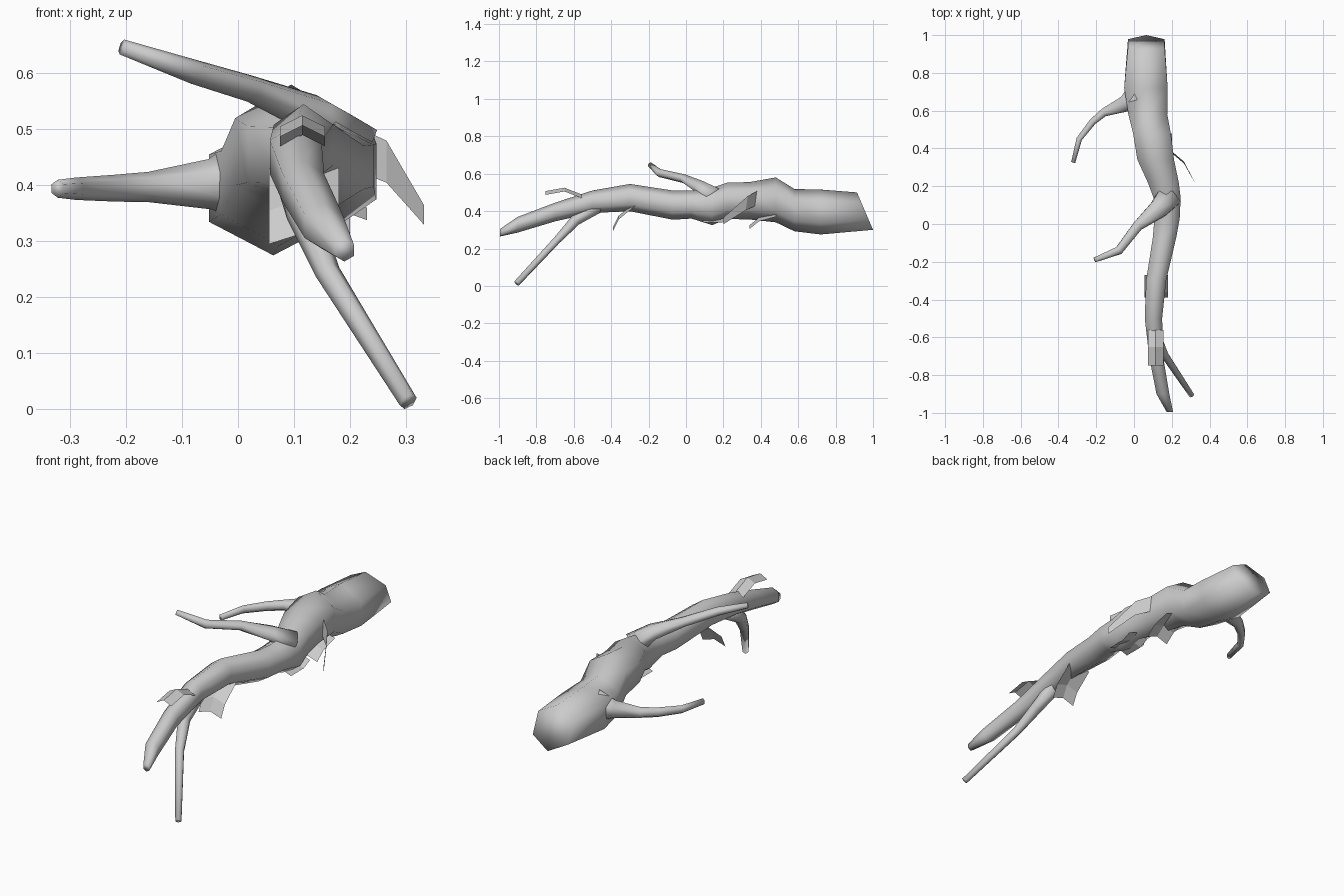
import bpy, bmesh, math
from mathutils import Vector

SIDES = 6


def finish(name, bm, smooth=True):
    me = bpy.data.meshes.new(name)
    bmesh.ops.recalc_face_normals(bm, faces=bm.faces[:])
    bm.to_mesh(me)
    bm.free()
    for p in me.polygons:
        p.use_smooth = smooth
    ob = bpy.data.objects.new(name, me)
    bpy.context.collection.objects.link(ob)
    return ob


def tube(name, path, flat_y=False, end_slant=0.0):
    """Six-sided limb along (x, y, z, half width, half height) points."""
    bm = bmesh.new()
    pts = [Vector(p[:3]) for p in path]
    rings = []
    for i, p in enumerate(path):
        t = (pts[min(i + 1, len(pts) - 1)] - pts[max(i - 1, 0)]).normalized()
        if flat_y:
            t = Vector((0, -1, 0))
        side = t.cross(Vector((0, 0, 1))).normalized()
        up = side.cross(t).normalized()
        w = p[3] / math.cos(math.pi / 6)
        ring = []
        for k in range(SIDES):
            a = 2 * math.pi * k / SIDES
            off = side * (w * math.sin(a)) + up * (p[4] * math.cos(a))
            if i == 0:
                off.y -= end_slant * off.z
            ring.append(bm.verts.new(pts[i] + off))
        rings.append(ring)
    for a, b in zip(rings, rings[1:]):
        for k in range(SIDES):
            n = (k + 1) % SIDES
            bm.faces.new((a[k], a[n], b[n], b[k]))
    bm.faces.new(rings[0])
    bm.faces.new(rings[-1])
    return finish(name, bm)


def strip(name, left, right):
    """Thin bark sheet between two matching edges."""
    bm = bmesh.new()
    a = [bm.verts.new(v) for v in left]
    b = [bm.verts.new(v) for v in right]
    for i in range(len(a) - 1):
        bm.faces.new((a[i], a[i + 1], b[i + 1], b[i]))
    return finish(name, bm, False)


# Main log, thick cut end at the back to thin tip at the front
tube("trunk", [
    (0.065, 0.957, 0.40, 0.097, 0.10),
    (0.063, 0.72, 0.395, 0.115, 0.12),
    (0.073, 0.58, 0.405, 0.103, 0.113),
    (0.095, 0.48, 0.46, 0.10, 0.12),
    (0.115, 0.34, 0.455, 0.097, 0.10),
    (0.155, 0.22, 0.455, 0.082, 0.097),
    (0.175, 0.14, 0.425, 0.072, 0.10),
    (0.175, 0.03, 0.435, 0.067, 0.075),
    (0.162, -0.07, 0.432, 0.062, 0.078),
    (0.117, -0.30, 0.472, 0.053, 0.073),
    (0.103, -0.50, 0.45, 0.046, 0.06),
    (0.117, -0.70, 0.395, 0.037, 0.05),
    (0.153, -0.90, 0.327, 0.034, 0.042),
    (0.19, -0.995, 0.284, 0.017, 0.02),
], flat_y=True, end_slant=0.43)

# Side branch curving forward on the left
tube("left_branch", [
    (0.02, 0.67, 0.41, 0.085, 0.085),
    (-0.05, 0.635, 0.402, 0.042, 0.045),
    (-0.16, 0.59, 0.397, 0.022, 0.027),
    (-0.22, 0.54, 0.395, 0.018, 0.024),
    (-0.29, 0.45, 0.394, 0.015, 0.02),
    (-0.322, 0.325, 0.394, 0.011, 0.016),
])

# Branch rising over the top of the log
tube("upper_branch", [
    (0.19, 0.15, 0.475, 0.065, 0.055),
    (0.13, 0.08, 0.528, 0.05, 0.036),
    (0.02, -0.01, 0.573, 0.027, 0.024),
    (-0.08, -0.14, 0.603, 0.022, 0.022),
    (-0.207, -0.19, 0.647, 0.013, 0.014),
])

# Long branch reaching the ground
tube("lower_branch", [
    (0.10, -0.46, 0.43, 0.035, 0.035),
    (0.115, -0.59, 0.352, 0.026, 0.03),
    (0.16, -0.69, 0.245, 0.02, 0.022),
    (0.304, -0.905, 0.014, 0.014, 0.018),
])

# Flat twig on the right side
strip("side_twig",
      [(0.20, 0.385, 0.51), (0.265, 0.33, 0.48), (0.332, 0.20, 0.365)],
      [(0.20, 0.375, 0.43), (0.265, 0.32, 0.405), (0.332, 0.20, 0.33)])


# Loose bark flakes: (x edges, then side profile in y and z)
flakes = {
    "top_flake": (0.075, 0.155, [(-0.56, 0.47), (-0.65, 0.505), (-0.75, 0.487)]),
    "front_flake": (0.055, 0.18, [(-0.27, 0.43), (-0.36, 0.355), (-0.39, 0.295)]),
    "middle_flake": (0.12, 0.23, [(0.24, 0.36), (0.19, 0.338), (0.09, 0.338)]),
    "rear_flake": (0.08, 0.20, [(0.48, 0.37), (0.39, 0.345), (0.34, 0.305)]),
}
for name, (x0, x1, prof) in flakes.items():
    lift = 0.02
    xm = (x0 + x1) / 2
    bm = bmesh.new()
    rows = [[bm.verts.new((x, y, z + dz)) for x, dz in
             ((x0, 0), (xm, lift), (x1, 0))] for y, z in prof]
    for r, s in zip(rows, rows[1:]):
        for k in range(2):
            bm.faces.new((r[k], r[k + 1], s[k + 1], s[k]))
    finish(name, bm, False)
